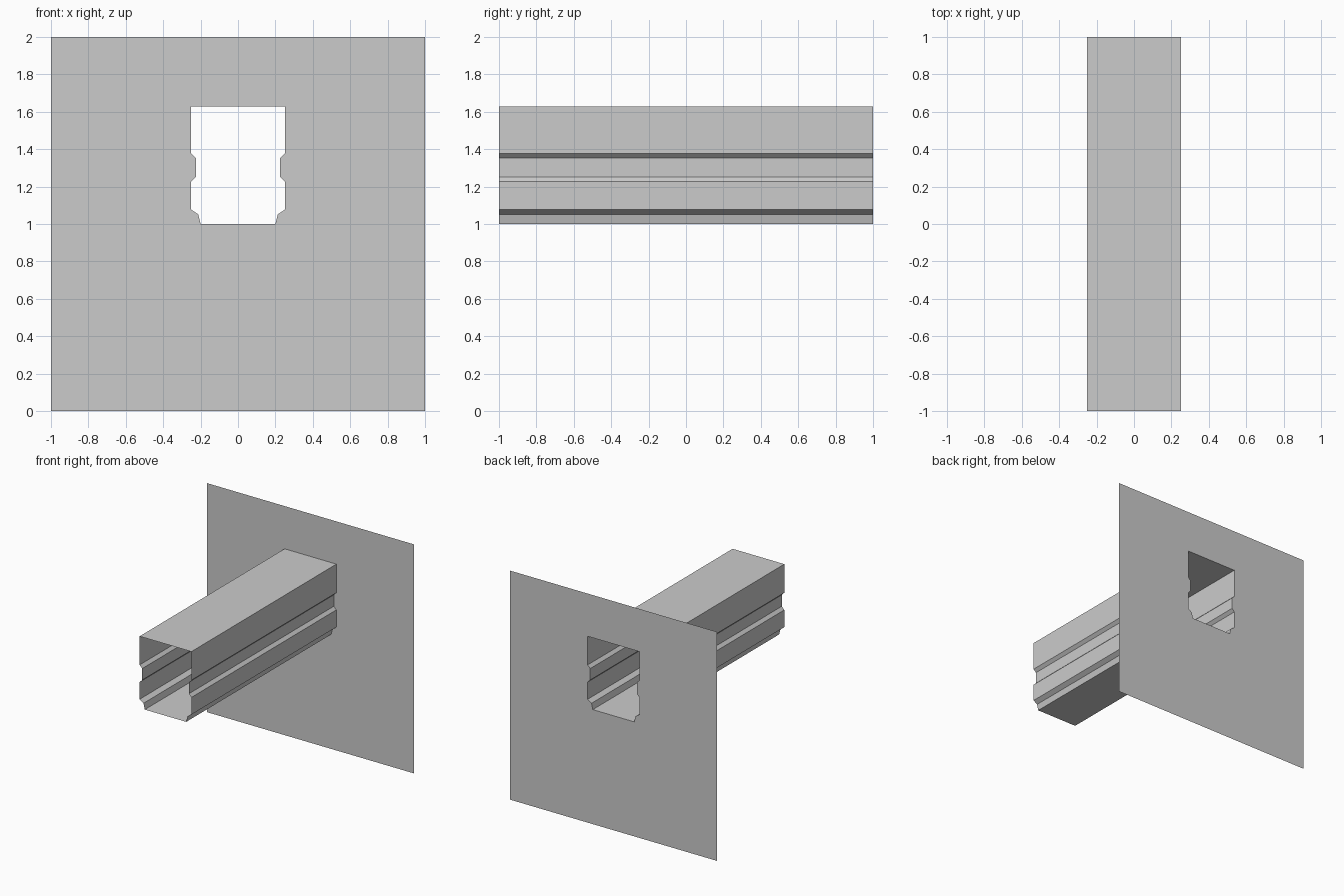
import bpy
import bmesh

cube = bpy.data.objects.get("Cube")
if cube:
    bpy.data.objects.remove(cube, do_unlink=True)

# One plain grey for everything
grey = bpy.data.materials.new("plain grey")
grey.use_nodes = True
grey.diffuse_color = (0.6, 0.6, 0.6, 1)
grey.node_tree.nodes["Principled BSDF"].inputs["Base Color"].default_value = (0.6, 0.6, 0.6, 1)

# Left half of the duct cross-section (x, z), top centre to bottom centre
PROFILE = [(0, 1.627), (0.25, 1.627), (0.25, 1.377), (0.225, 1.352),
           (0.225, 1.252), (0.25, 1.227), (0.25, 1.077), (0.213, 1.052),
           (0.2, 1.0), (0, 1.0)]


def finish(name, bm):
    """Turn a half mesh into an object mirrored across x."""
    mesh = bpy.data.meshes.new(name)
    bm.to_mesh(mesh)
    bm.free()
    mesh.materials.append(grey)
    obj = bpy.data.objects.new(name, mesh)
    bpy.context.collection.objects.link(obj)
    mirror = obj.modifiers.new("Mirror", 'MIRROR')
    mirror.use_axis[0] = True
    return obj


# Open duct: the profile swept from front to back as a thin sheet
bm = bmesh.new()
front = [bm.verts.new((x, -1, z)) for x, z in PROFILE]
back = [bm.verts.new((x, 1, z)) for x, z in PROFILE]
for i in range(len(PROFILE) - 1):
    bm.faces.new((front[i], front[i + 1], back[i + 1], back[i]))
finish("ribbed_duct", bm)

# Back plate: a square sheet with the duct opening left free
bm = bmesh.new()
outline = [(0, 0), (1, 0), (1, 2), (0, 2)] + PROFILE
bm.faces.new([bm.verts.new((x, 1, z)) for x, z in outline])
finish("back_plate", bm)
